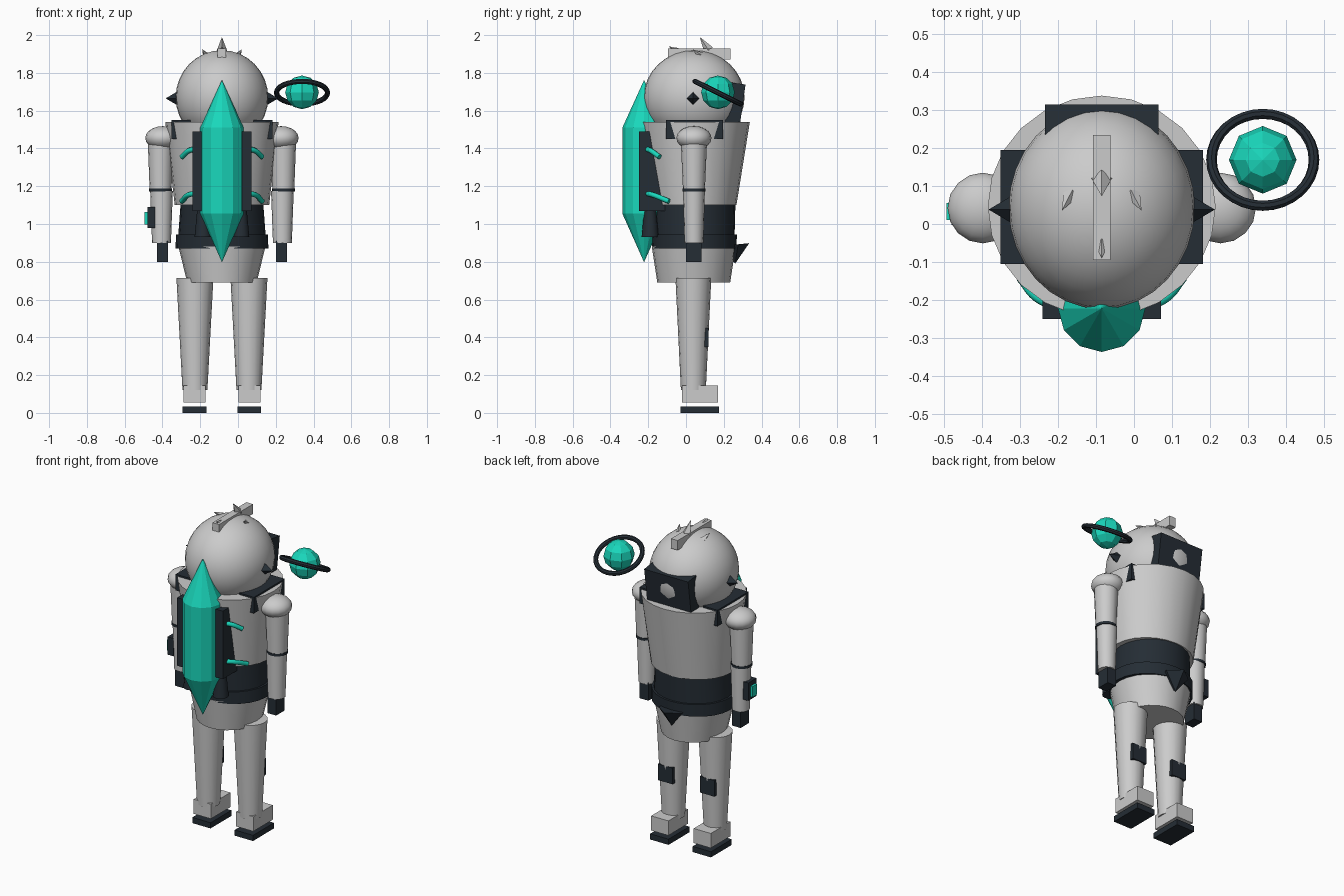
import bpy, math
from mathutils import Vector

if "Cube" in bpy.data.objects:
    bpy.data.objects.remove(bpy.data.objects["Cube"])

CX, CY = -0.085, 0.044          # body axis


def mat(name, col):
    m = bpy.data.materials.new(name)
    m.diffuse_color = col
    m.use_nodes = True
    m.node_tree.nodes["Principled BSDF"].inputs["Base Color"].default_value = m.diffuse_color
    return m


DARK = mat("dark", (0.018, 0.026, 0.035, 1))
CYAN = mat("cyan", (0.01, 0.68, 0.5, 1))


def finish(name, m=None, smooth=False):
    o = bpy.context.object
    o.name = name
    if m:
        o.data.materials.append(m)
    if smooth:
        bpy.ops.object.shade_smooth_by_angle(angle=math.radians(35))
    return o


def box(name, c, size, m=None, rot=(0, 0, 0)):
    bpy.ops.mesh.primitive_cube_add(size=1, location=c, rotation=rot)
    bpy.context.object.scale = size
    return finish(name, m)


def frustum(name, c, z0, r0, z1, r1, m=None, n=24, smooth=True):
    """Elliptic cone section; r0, r1 are (rx, ry) at z0 and z1."""
    bpy.ops.mesh.primitive_cone_add(vertices=n, radius1=1, radius2=1, depth=2)
    o = bpy.context.object
    for v in o.data.vertices:
        r, z = (r0, z0) if v.co.z < 0 else (r1, z1)
        v.co = (c[0] + v.co.x * r[0], c[1] + v.co.y * r[1], z)
    return finish(name, m, smooth)


def ball(name, c, r, m=None, seg=32, rings=16, smooth=True):
    bpy.ops.mesh.primitive_uv_sphere_add(segments=seg, ring_count=rings, location=c)
    o = bpy.context.object
    o.scale = r
    return finish(name, m, smooth)


def spike(name, base, tip, r, m=None, n=4):
    a, b = Vector(base), Vector(tip)
    d = b - a
    bpy.ops.mesh.primitive_cone_add(vertices=n, radius1=r, radius2=0, depth=d.length,
                                    location=(a + b) / 2,
                                    rotation=d.to_track_quat('Z', 'Y').to_euler())
    return finish(name, m)


def tube(name, pts, r, m):
    cu = bpy.data.curves.new(name, 'CURVE')
    cu.dimensions = '3D'
    cu.bevel_depth, cu.bevel_resolution, cu.use_fill_caps = r, 2, True
    s = cu.splines.new('BEZIER')
    s.bezier_points.add(len(pts) - 1)
    for bp, p in zip(s.bezier_points, pts):
        bp.co = p
        bp.handle_left_type = bp.handle_right_type = 'AUTO'
    o = bpy.data.objects.new(name, cu)
    bpy.context.collection.objects.link(o)
    cu.materials.append(m)


# head, crest and spikes
ball("head", (CX, 0.043, 1.67), (0.245, 0.267, 0.25))
box("crest", (CX, 0.07, 1.9), (0.045, 0.33, 0.06))
spike("crest_spike_tall", (CX, 0.12, 1.92), (CX, 0.073, 1.99), 0.027)
spike("crest_spike_small", (CX, -0.05, 1.915), (CX, -0.09, 1.94), 0.02)
box("back_head_panel", (CX, 0.261, 1.64), (0.3, 0.08, 0.21), DARK, (-0.14, 0, 0))

# torso
frustum("torso", (CX, 0.046), 1.10, (0.25, 0.221), 1.54, (0.3, 0.292))
frustum("waist", (CX, CY), 0.93, (0.232, 0.213), 1.12, (0.218, 0.218), DARK)
frustum("belt", (CX, CY), 0.87, (0.246, 0.222), 0.945, (0.243, 0.226), DARK)
frustum("pelvis", (CX, 0.041), 0.69, (0.184, 0.193), 0.88, (0.23, 0.222))
spike("rear_tail_guard", (CX, 0.25, 0.89), (CX, 0.26, 0.79), 0.085, DARK, 5)

# front crystal canister and its mount
frustum("canister", (CX, -0.222), 1.055, (0.115, 0.115), 1.51, (0.115, 0.115), CYAN, 12, False)
frustum("canister_top", (CX, -0.222), 1.51, (0.115, 0.115), 1.76, (0.001, 0.001), CYAN, 12, False)
frustum("canister_bottom", (CX, -0.222), 0.80, (0.001, 0.001), 1.055, (0.115, 0.115), CYAN, 12, False)
box("canister_mount", (CX, -0.18, 1.28), (0.312, 0.14, 0.42), DARK)

# paired parts
for s, side in ((-1, "left"), (1, "right")):
    def X(d):
        return CX + s * d
    spike(side + "_head_spike", (X(0.082), 0.08, 1.89), (X(0.105), 0.035, 1.925), 0.02)
    ear = spike(side + "_ear_spike", (X(0.23), 0.038, 1.665), (X(0.298), 0.038, 1.665), 0.04, DARK, 4)
    box(side + "_collar_plate", (X(0.217), 0.045, 1.5), (0.1, 0.3, 0.1), DARK)
    # mount nozzles and hoses
    frustum(side + "_nozzle", (X(0.1), -0.19), 0.93, (0.045, 0.045), 1.09, (0.03, 0.03), DARK, 12)
    tube(side + "_upper_hose", [(X(0.1), -0.22, 1.39), (X(0.165), -0.195, 1.392),
                                (X(0.213), -0.14, 1.355)], 0.014, CYAN)
    tube(side + "_lower_hose", [(X(0.1), -0.22, 1.155), (X(0.165), -0.19, 1.158),
                                (X(0.213), -0.09, 1.12)], 0.014, CYAN)
    # arm
    ball(side + "_shoulder", (X(0.313), 0.042, 1.455), (0.093, 0.093, 0.063), None, 16, 10)
    frustum(side + "_upper_arm", (X(0.325), 0.042), 1.18, (0.058, 0.058), 1.45, (0.068, 0.07), None, 16)
    frustum(side + "_elbow_band", (X(0.325), 0.042), 1.172, (0.061, 0.061), 1.187, (0.061, 0.061), DARK, 16)
    frustum(side + "_forearm", (X(0.32), 0.042), 0.9, (0.05, 0.05), 1.175, (0.06, 0.058), None, 16)
    box(side + "_hand", (X(0.315), 0.041, 0.855), (0.06, 0.08, 0.11), DARK)
    # leg
    frustum(side + "_leg", (X(0.143), 0.039), 0.12, (0.066, 0.066), 0.715, (0.098, 0.095), None, 16)
    box(side + "_knee_pad", (X(0.143), 0.1, 0.4), (0.1, 0.04, 0.1), DARK)
    box(side + "_foot", (X(0.145), 0.075, 0.1), (0.117, 0.19, 0.09))
    box(side + "_sole", (X(0.145), 0.073, 0.0175), (0.125, 0.203, 0.035), DARK)

# wrist device
box("wrist_device", (-0.46, 0.038, 1.035), (0.04, 0.08, 0.11), DARK)
box("wrist_screen", (-0.484, 0.033, 1.03), (0.02, 0.045, 0.065), CYAN)

# hovering orb with tilted ring
ball("hover_orb", (0.339, 0.169, 1.697), (0.089, 0.089, 0.089), CYAN, 8, 6, False)
bpy.ops.mesh.primitive_torus_add(location=(0.339, 0.169, 1.695), rotation=(-0.46, 0, 0),
                                 major_radius=0.135, minor_radius=0.014,
                                 major_segments=32, minor_segments=8)
finish("hover_ring", DARK, True)
